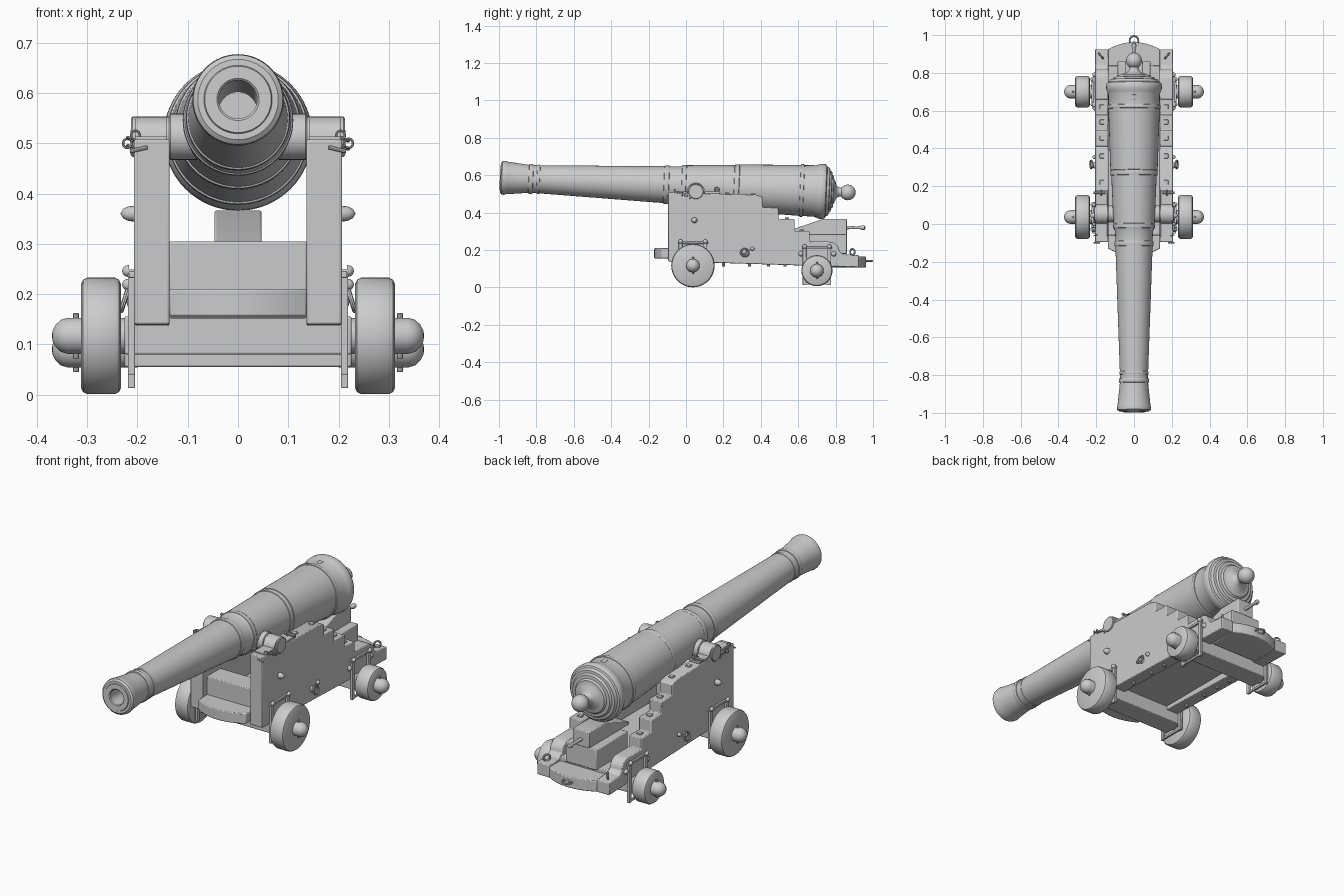
import bpy, bmesh, math
from mathutils import Vector

if "Cube" in bpy.data.objects:
    bpy.data.objects.remove(bpy.data.objects["Cube"])


def finish(name, bm, bevel=0):
    bmesh.ops.recalc_face_normals(bm, faces=bm.faces)
    me = bpy.data.meshes.new(name)
    bm.to_mesh(me)
    bm.free()
    ob = bpy.data.objects.new(name, me)
    bpy.context.collection.objects.link(ob)
    if bevel:
        m = ob.modifiers.new("bevel", 'BEVEL')
        m.width, m.segments, m.limit_method = bevel, 2, 'ANGLE'
    return ob


def lathe(name, prof, origin, direction, n=32):
    """Revolve (distance, radius) pairs around an axis."""
    bm = bmesh.new()
    q = Vector((0, 0, 1)).rotation_difference(Vector(direction).normalized())
    rings = []
    for t, r in prof:
        k = 1 if r == 0 else n
        rings.append([bm.verts.new(Vector(origin) + q @ Vector(
            (r * math.cos(2 * math.pi * i / n), r * math.sin(2 * math.pi * i / n), t))) for i in range(k)])
    for a, b in zip(rings, rings[1:]):
        for i in range(n):
            j = (i + 1) % n
            if len(a) == 1 and len(b) == 1:
                continue
            if len(a) == 1:
                bm.faces.new((a[0], b[i], b[j]))
            elif len(b) == 1:
                bm.faces.new((a[i], b[0], a[j]))
            else:
                bm.faces.new((a[i], b[i], b[j], a[j]))
    return finish(name, bm)


def rod(name, p, q, r, n=16):
    d = Vector(q) - Vector(p)
    c = min(r * .2, .003)
    return lathe(name, [(0, 0), (0, r - c), (c, r), (d.length - c, r), (d.length, r - c), (d.length, 0)], p, d, n)


def dome(name, p, d, r, h):
    return lathe(name, [(0, 0), (0, r), (h * .45, r * .9), (h * .8, r * .6), (h, 0)], p, d, 16)


def prism(name, pts, lo, hi, axis='x', bevel=.004):
    """Extrude an outline: (y,z) along x, or (x,y) along z."""
    bm = bmesh.new()
    f = (lambda a, b, h: (h, a, b)) if axis == 'x' else (lambda a, b, h: (a, b, h))
    low = [bm.verts.new(f(a, b, lo)) for a, b in pts]
    top = [bm.verts.new(f(a, b, hi)) for a, b in pts]
    bm.faces.new(low)
    bm.faces.new(top)
    for i in range(len(pts)):
        j = (i + 1) % len(pts)
        bm.faces.new((low[i], low[j], top[j], top[i]))
    return finish(name, bm, bevel)


def box(name, x0, x1, y0, y1, z0, z1, bevel=.004):
    return prism(name, [(y0, z0), (y1, z0), (y1, z1), (y0, z1)], min(x0, x1), max(x0, x1), 'x', bevel)


def ring(name, loc, rot, R, r):
    bpy.ops.mesh.primitive_torus_add(location=loc, rotation=rot, major_radius=R, minor_radius=r,
                                     major_segments=24, minor_segments=8)
    bpy.context.object.name = name


def band(t, r, w=.012, h=.005):
    """Raised moulding for the barrel profile."""
    return [(t - w, r), (t - w * .9, r + h * .7), (t - w * .4, r + h), (t + w * .4, r + h), (t + w * .9, r + h * .7), (t + w, r)]


# Barrel: bore, muzzle swell, chase, reinforces, stepped breech and button
button = [(.866 + .042 * math.cos(a), .042 * math.sin(a)) for a in [math.radians(145 - 14.5 * i) for i in range(10)]]
prof = [(-.45, 0), (-.45, .038), (-.992, .038), (-.996, .042), (-.996, .066), (-.992, .068), (-.992, .080),
        (-.985, .089), (-.972, .091), (-.958, .087), (-.91, .082), (-.86, .0765)]
prof += band(-.83, .075) + band(-.79, .075, .008, .003) + band(-.105, .0985, .014)
prof += [(-.04, .1)] + band(-.012, .106, .012, .004) + [(.0, .109)] + band(.27, .120, .014)
prof += [(.285, .125)] + band(.62, .136, .01, .005)
prof += [(.69, .137), (.70, .141), (.715, .147), (.738, .148), (.748, .142), (.752, .133), (.766, .126),
         (.768, .113), (.778, .106), (.78, .09), (.789, .083), (.791, .064), (.797, .056), (.803, .038),
         (.812, .028), (.822, .0235)]
prof += button + [(.908, 0)]
lathe("barrel", prof, (0, 0, .545), (0, 1, -.0425), 64)
rod("trunnion", (-.213, .053, .513), (.213, .053, .513), .040, 32)
rod("trunnion_shoulder", (-.137, .053, .513), (.137, .053, .513), .046, 32)
box("vent_patch", -.012, .012, .655, .685, .63, .656)

# Stepped cheek outline (y, z)
wave = [(.765 + .055 * math.sin(a), .195 + .05 * math.cos(a)) for a in [math.radians(15 * i) for i in range(7)]]
cheek = [(-.095, .14), (-.095, .508), (.37, .497), (.41, .485), (.41, .428), (.495, .428), (.495, .366),
         (.58, .366), (.58, .302), (.66, .302), (.66, .245)] + wave + [(.84, .178), (.925, .172), (.925, .108)]
arch = [(.053 + r * math.cos(a), .511 + r * math.sin(a) * .85) for r, order in ((.05, 1), (.041, -1))
        for a in [math.radians(15 * i) for i in range(13)][::order]]

for s in (-1, 1):
    side = "left" if s < 0 else "right"
    prism(side + "_cheek", cheek, *sorted((s * .136, s * .207)))

    # Cap square over the trunnion, with key and chain
    prism(side + "_cap_arch", arch, *sorted((s * .141, s * .205)), bevel=.001)
    for y0, y1 in ((-.07, .008), (.098, .18)):
        box(side + "_cap_flange", s * .141, s * .205, y0, y1, .502, .514, .002)
    rod(side + "_cap_key", (s * .15, .165, .52), (s * .214, .165, .52), .007, 10)
    ring(side + "_key_eye", (s * .173, .165, .523), (0, math.pi / 2, 0), .012, .004)
    for i in range(5):
        ring(side + "_chain_link", (s * (.216 - .008 * abs(i - 2) + .004), -.06 + .02 * i, .516 - .008 * i),
             (0 if i % 2 else math.pi / 2, .5, .3), .009, .0025)
    rod(side + "_chain_pin", (s * .18, -.098, .492), (s * .215, -.098, .484), .004, 8)

    # Square bolt plates on the steps and nuts below
    for y, z in ((.22, .50), (.36, .496), (.455, .428), (.54, .366), (.62, .302)):
        box(side + "_step_plate", s * .158, s * .182, y - .012, y + .012, z - .01, z + .007, .002)
    for y in (.2, .34, .44, .53):
        rod(side + "_bottom_bolt", (s * .172, y, .15), (s * .172, y, .112), .008, 10)

    # Side bolts, tackle ring and tail eye
    for y, z, r in ((.045, .36, .016), (.355, .207, .011), (.615, .18, .014), (.79, .18, .014)):
        dome(side + "_side_bolt", (s * .205, y, z), (s, 0, 0), r, .029 if r > .015 else .016)
    dome(side + "_ring_plate", (s * .205, .31, .19), (s, 0, 0), .016, .02)
    ring(side + "_tackle_ring", (s * .226, .315, .187), (0, math.pi / 2 - s * .3, 0), .021, .005)
    ring(side + "_tail_eye", (s * .175, .89, .19), (math.pi / 2, 0, math.radians(50 * s)), .016, .005)

    # Wheels, hub ends, lynchpins and axle straps
    for tag, y, z, R in (("front", .037, .117, .116), ("rear", .70, .09, .083)):
        name = side + "_" + tag
        lathe(name + "_wheel", [(.233, 0), (.233, R - .012), (.237, R - .004), (.245, R), (.300, R),
                                (.308, R - .004), (.312, R - .012), (.312, 0)], (0, y, z), (s, 0, 0), 48)
        lathe(name + "_hub", [(.2, 0), (.2, .036), (.338, .036), (.352, .032), (.363, .022), (.369, .01), (.37, 0)],
              (0, y, z), (s, 0, 0), 32)
        rod(name + "_lynchpin", (s * .322, y, z - .045), (s * .322, y, z + .045), .006, 8)
        top = z + .132
        for d in (-.066, .066):
            box(name + "_strap", s * .205, s * .219, y + d - .01, y + d + .01, z - .077, top, .002)
            dome(name + "_strap_bolt", (s * .217, y + d, top - .003), (s, 0, 0), .012, .014)
        box(name + "_strap_bar", s * .205, s * .217, y - .08, y + .08, top - .016, top - .004, .002)
        box(name + "_strap_foot", s * .209, s * .219, y - .07, y + .07, z - .074, z - .062, .002)

# Axletrees
box("front_axletree", -.226, .226, -.018, .092, .08, .156)
box("rear_axletree", -.226, .226, .645, .755, .055, .128)

# Floor, front transom and bowed end boards
box("floor", -.137, .137, -.05, .84, .152, .185)
box("front_transom", -.137, .137, -.06, .05, .16, .305)
bow = [(-.137 + .274 * i / 12, 1 - ((i - 6) / 6) ** 2) for i in range(13)]
prism("front_bow", [(.137, -.04), (-.137, -.04)] + [(x, -.13 - .04 * k) for x, k in bow], .156, .21, 'z')
prism("rear_bow", [(.137, .77), (-.137, .77)] + [(x, .925 + .038 * k) for x, k in bow], .108, .165, 'z')

# Stool bed, wedge and handle
box("stool_bed", -.088, .088, .60, .86, .18, .285)
prism("wedge", [(.53, .283), (.53, .297), (.73, .366), (.86, .366), (.86, .283)], -.047, .047)
lathe("wedge_handle", [(0, 0), (0, .009), (.06, .007), (.075, .008), (.088, .013), (.1, .011), (.106, 0)],
      (0, .855, .32), (0, 1, 0), 16)

# Train tackle eye and ring at the back
rod("train_bolt", (0, .93, .142), (0, .965, .142), .009, 12)
ring("train_ring", (0, .972, .142), (0, 0, 0), .023, .005)

bpy.ops.object.select_all(action='SELECT')
bpy.context.view_layer.objects.active = bpy.data.objects["barrel"]
bpy.ops.object.shade_smooth_by_angle(angle=math.radians(35))
